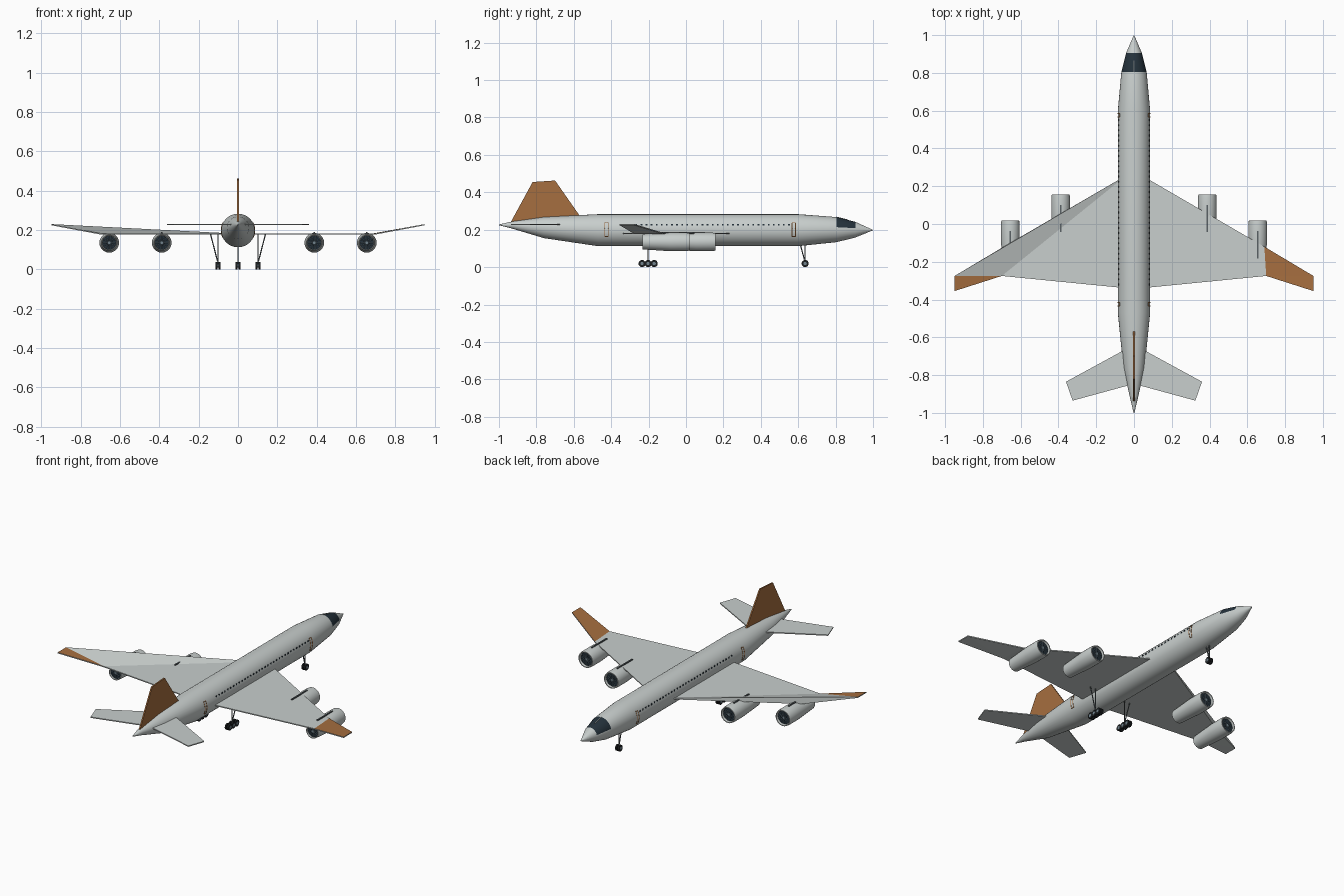
import bpy, bmesh, math
from mathutils import Vector, Matrix

if "Cube" in bpy.data.objects:
    bpy.data.objects.remove(bpy.data.objects["Cube"])


def material(name, rgb):
    m = bpy.data.materials.new(name)
    m.diffuse_color = (*rgb, 1)
    m.use_nodes = True
    m.node_tree.nodes["Principled BSDF"].inputs["Base Color"].default_value = m.diffuse_color
    return m


GREY = material("light grey skin", (0.58, 0.62, 0.61))
BRONZE = material("bronze orange", (0.38, 0.156, 0.05))
DARK = material("dark glass", (0.018, 0.032, 0.045))
STEEL = material("dark steel", (0.10, 0.12, 0.13))
RUBBER = material("black rubber", (0.012, 0.014, 0.016))
HUB = material("hub blue grey", (0.17, 0.23, 0.27))


def finish(name, bm, *mats, smooth=False):
    bmesh.ops.recalc_face_normals(bm, faces=bm.faces)
    me = bpy.data.meshes.new(name)
    bm.to_mesh(me)
    bm.free()
    ob = bpy.data.objects.new(name, me)
    bpy.context.collection.objects.link(ob)
    for m in mats:
        me.materials.append(m)
    if smooth:
        bpy.ops.object.select_all(action='DESELECT')
        ob.select_set(True)
        bpy.context.view_layer.objects.active = ob
        bpy.ops.object.shade_smooth_by_angle(angle=math.radians(35))
    return ob


def rod(bm, a, b, r, seg=8):
    a, b = Vector(a), Vector(b)
    d = b - a
    mat = Matrix.Translation((a + b) / 2) @ d.to_track_quat('Z', 'Y').to_matrix().to_4x4()
    bmesh.ops.create_cone(bm, cap_ends=True, segments=seg, radius1=r, radius2=r,
                          depth=d.length, matrix=mat)


def box(bm, centre, size):
    bmesh.ops.create_cube(bm, size=1, matrix=Matrix.Translation(centre) @ Matrix.Diagonal((*size, 1)))


def loft(bm, rings, seg, x=0.0, cap=True):
    """Rings of (y, radius, z) joined along the y axis."""
    loops = [[bm.verts.new((x + r * math.sin(t), y, z + r * math.cos(t)))
              for t in (2 * math.pi * i / seg for i in range(seg))] for y, r, z in rings]
    for p, q in zip(loops, loops[1:]):
        for i in range(seg):
            j = (i + 1) % seg
            bm.faces.new((p[i], p[j], q[j], q[i]))
    if cap:
        bm.faces.new(loops[0])
        bm.faces.new(loops[-1])


def slab(name, outline, offset, *mats):
    """Thin flat panel from an outline, thickened by an offset both ways."""
    bm = bmesh.new()
    o = Vector(offset)
    top = [bm.verts.new(Vector(p) + o) for p in outline]
    low = [bm.verts.new(Vector(p) - o) for p in outline]
    bm.faces.new(top)
    bm.faces.new(low)
    n = len(top)
    for i in range(n):
        bm.faces.new((top[i], top[(i + 1) % n], low[(i + 1) % n], low[i]))
    return finish(name, bm, *mats)


# Fuselage, with the windscreen band picked by position
R, ZC = 0.0855, 0.1975
bm = bmesh.new()
loft(bm, [(-1, .002, .226), (-.93, .019, .225), (-.76, .0565, .2115), (-.47, R, ZC), (.60, R, ZC),
          (.805, .067, .2005), (.905, .042, .2), (1, .001, .198)], 32)
for f in bm.faces:
    c = f.calc_center_median()
    if .81 < c.y < .9 and c.z > .212:
        f.material_index = 1
finish("fuselage", bm, GREY, DARK, smooth=True)

# Windscreen posts
bm = bmesh.new()
rod(bm, (0, .805, .2675), (0, .865, .2525), .0025)
finish("windscreen_post", bm, GREY)


def skin(z):
    return math.sqrt(R * R - (z - ZC) ** 2)


# Cabin windows
bm = bmesh.new()
for s in (-1, 1):
    for i in range(33):
        box(bm, (s * skin(.227), -.32 + i * .0272, .227), (.004, .009, .008))
finish("cabin_windows", bm, DARK)

# Door outlines following the curved skin
bm = bmesh.new()
for s in (-1, 1):
    for y0 in (-.425, .576):
        zs = [.164 + .0145 * i for i in range(6)]
        for y in (y0 - .009, y0 + .009):
            for a, b in zip(zs, zs[1:]):
                rod(bm, (s * skin(a), y, a), (s * skin(b), y, b), .0022, 6)
        for z in (zs[0], zs[-1]):
            rod(bm, (s * skin(z), y0 - .009, z), (s * skin(z), y0 + .009, z), .0022, 6)
finish("door_outlines", bm, BRONZE)

# Tail fin and tailplanes
slab("tail_fin", [(0, -.94, .235), (0, -.82, .455), (0, -.70, .463), (0, -.565, .27)], (.004, 0, 0), BRONZE)
for s, side in ((-1, "left"), (1, "right")):
    slab(side + "_tailplane", [(s * .02, -.65, .228), (s * .36, -.835, .228), (s * .325, -.935, .228),
                               (s * .02, -.852, .228)], (0, 0, .003), GREY)


# Wings: bronze upper tips; the left upper skin runs straight to its tip
def wing(name, s, panels):
    pts = {"root_le": (.04, .258, .18), "kink_le": (.69, -.12, .18), "tip_le": (.95, -.275, .227),
           "tip_te": (.95, -.355, .227), "kink_te": (.70, -.275, .18), "root_te": (.04, -.34, .18)}
    bm = bmesh.new()
    up = {k: bm.verts.new((s * x, y, z + .003)) for k, (x, y, z) in pts.items()}
    lo = {k: bm.verts.new((s * x, y, z - .003)) for k, (x, y, z) in pts.items()}
    for keys, idx in panels:
        bm.faces.new([up[k] for k in keys]).material_index = idx
    bm.faces.new([lo[k] for k in ("root_le", "kink_le", "kink_te", "root_te")])
    bm.faces.new([lo[k] for k in ("kink_le", "tip_le", "kink_te")])
    bm.faces.new([lo[k] for k in ("tip_le", "tip_te", "kink_te")])
    rim = list(pts)
    for a, b in zip(rim, rim[1:] + rim[:1]):
        bm.faces.new((up[a], up[b], lo[b], lo[a]))
    if s < 0:
        bm.faces.new((up["root_le"], up["tip_le"], up["kink_le"]))
    finish(name, bm, GREY, BRONZE)


wing("right_wing", 1, [(("root_le", "kink_le", "kink_te", "root_te"), 0),
                       (("kink_le", "tip_le", "kink_te"), 1), (("tip_le", "tip_te", "kink_te"), 1)])
wing("left_wing", -1, [(("root_le", "kink_te", "root_te"), 0),
                       (("root_le", "tip_le", "kink_te"), 0), (("tip_le", "tip_te", "kink_te"), 1)])

# Engines with open ends, fans and pylons
EZ = .135
for s, side in ((-1, "left"), (1, "right")):
    for x, y, pos in ((.388, .157, "inner"), (.655, .018, "outer")):
        tag, x = f"{side}_{pos}_", s * x
        bm = bmesh.new()
        loft(bm, [(y - .012, .039, EZ), (y, .042, EZ), (y, .047, EZ), (y - .02, .05, EZ), (y - .10, .05, EZ),
                  (y - .25, .040, EZ), (y - .25, .036, EZ), (y - .24, .035, EZ)], 24, x)
        for f in bm.faces:
            if len(f.verts) > 4:
                f.material_index = 1
        finish(tag + "engine", bm, GREY, DARK, smooth=True)
        bm = bmesh.new()
        for yy, r in ((y - .011, .037), (y - .241, .033)):
            rod(bm, (x, yy - .003, EZ), (x, yy + .003, EZ), .008, 12)
            for i in range(12):
                t = math.pi * i / 6
                rod(bm, (x + .006 * math.cos(t), yy, EZ + .006 * math.sin(t)),
                    (x + r * math.cos(t), yy, EZ + r * math.sin(t)), .0012, 4)
        finish(tag + "fan", bm, HUB)
        bm = bmesh.new()
        box(bm, (x, y - .128, .176), (.008, .145, .026))
        finish(tag + "pylon", bm, STEEL)


# Landing gear
def gear(name, x, axles, struts):
    bm = bmesh.new()
    for a, b in struts:
        rod(bm, a, b, .003)
    rod(bm, (x, axles[0], .022), (x, axles[-1] + .001, .022), .004)
    finish(name + "_struts", bm, STEEL)
    tyres, hubs = bmesh.new(), bmesh.new()
    for y in axles:
        rod(hubs, (x - .0135, y, .022), (x + .0135, y, .022), .009, 12)
        for d in (-.008, .008):
            rod(tyres, (x + d - .0045, y, .019), (x + d + .0045, y, .019), .019, 20)
    bmesh.ops.translate(hubs, verts=hubs.verts, vec=(0, 0, -.003))
    finish(name + "_tyres", tyres, RUBBER, smooth=True)
    finish(name + "_hubs", hubs, HUB)


gear("nose_gear", 0, [.637], [((0, .637, .02), (0, .637, .125)), ((0, .633, .04), (0, .61, .125))])
for s, side in ((-1, "left"), (1, "right")):
    gear(side + "_main_gear", s * .102, [-.235, -.203, -.17],
         [((s * .102, -.203, .02), (s * .102, -.203, .18)), ((s * .104, -.203, .04), (s * .14, -.203, .18))])
